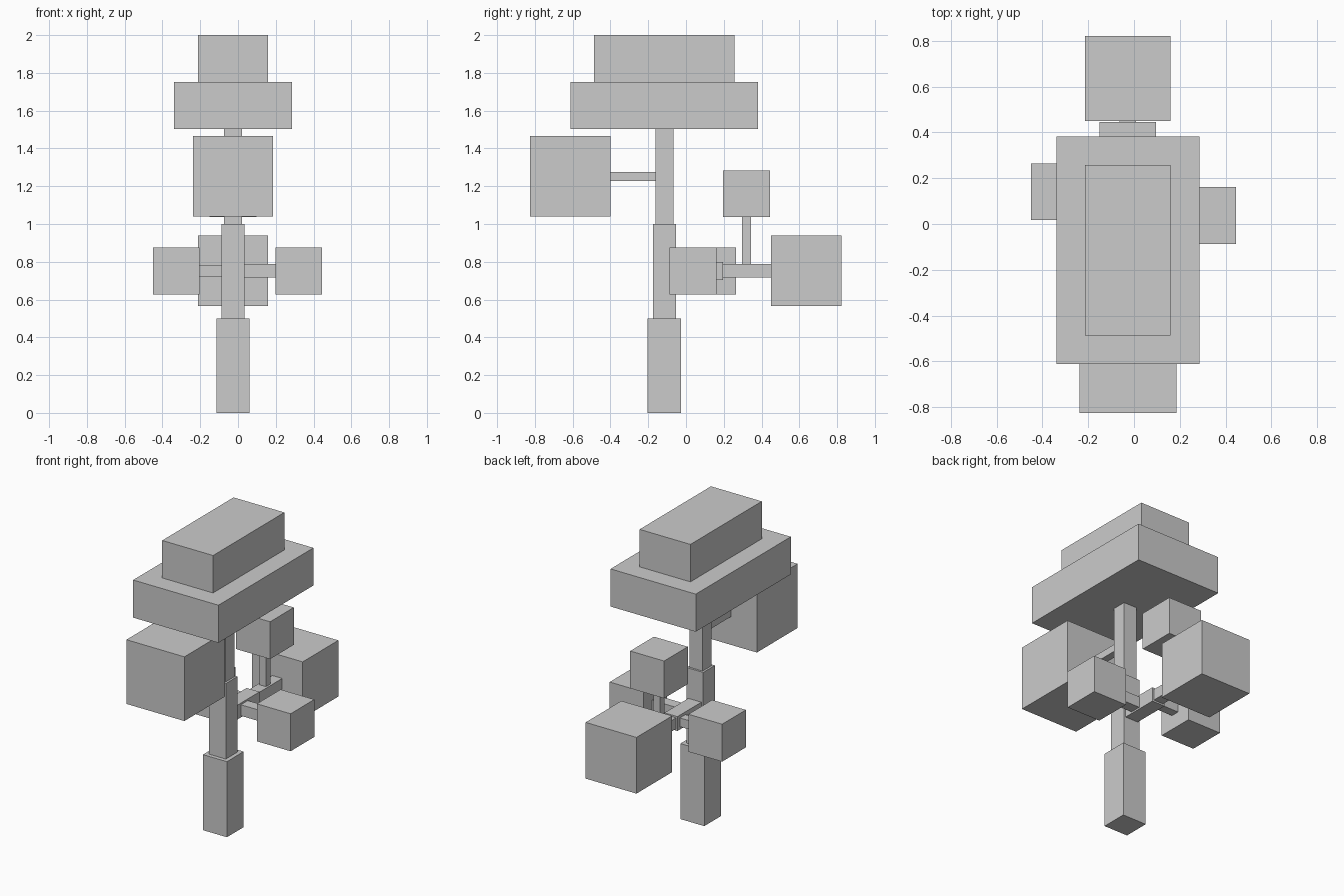
import bpy

if "Cube" in bpy.data.objects:
    bpy.data.objects.remove(bpy.data.objects["Cube"])

CX, CY, BZ = -0.027, -0.115, 0.752   # trunk axis and height of the low branches


def box(name, x, y, z):
    """Axis-aligned box from (min, max) ranges."""
    bpy.ops.mesh.primitive_cube_add(size=1, location=[(a + b) / 2 for a, b in (x, y, z)])
    o = bpy.context.object
    o.name = name
    o.scale = [b - a for a, b in (x, y, z)]
    bpy.ops.object.transform_apply(location=False, rotation=False, scale=True)
    return o


def around(c, w):
    return (c - w / 2, c + w / 2)


# Trunk: three tapering sections
for name, w, z in (("trunk_base", 0.175, (0, 0.5)),
                   ("trunk_middle", 0.122, (0.5, 1.0)),
                   ("trunk_top", 0.095, (1.0, 1.503))):
    box(name, around(CX, w), around(CY, w), z)

# Main crown: two stacked slabs
box("crown_lower", around(CX, 0.624), around(CY, 0.994), (1.503, 1.752))
box("crown_upper", around(CX, 0.372), around(CY, 0.746), (1.752, 2.0))

# Front branch and leaf block
box("front_branch", around(CX, 0.048), (-0.40, -0.162), around(1.252, 0.048))
box("front_leaves", around(CX, 0.424), (-0.825, -0.40), (1.04, 1.465))

# Back branch: thick then thin section, ending in a leaf block
box("back_branch_inner", around(CX, 0.095), (-0.054, 0.196), around(BZ, 0.095))
box("back_branch_outer", around(CX, 0.073), (0.196, 0.449), around(BZ, 0.073))
box("back_leaves", around(CX, 0.372), (0.449, 0.822), around(BZ, 0.372))

# Side twigs with small leaf blocks
box("right_twig", (0.02, 0.199), around(0.037, 0.073), around(BZ, 0.073))
box("right_leaves", (0.199, 0.446), around(0.037, 0.248), around(BZ, 0.248))
box("left_twig", (-0.203, -0.074), around(0.141, 0.058), around(BZ, 0.058))
box("left_leaves", (-0.45, -0.203), around(0.141, 0.248), around(BZ, 0.248))

# Upright twig with small leaf block
box("upper_twig", around(CX, 0.048), around(0.321, 0.048), (0.788, 1.036))
box("upper_leaves", around(CX, 0.248), around(0.321, 0.248), (1.036, 1.283))
